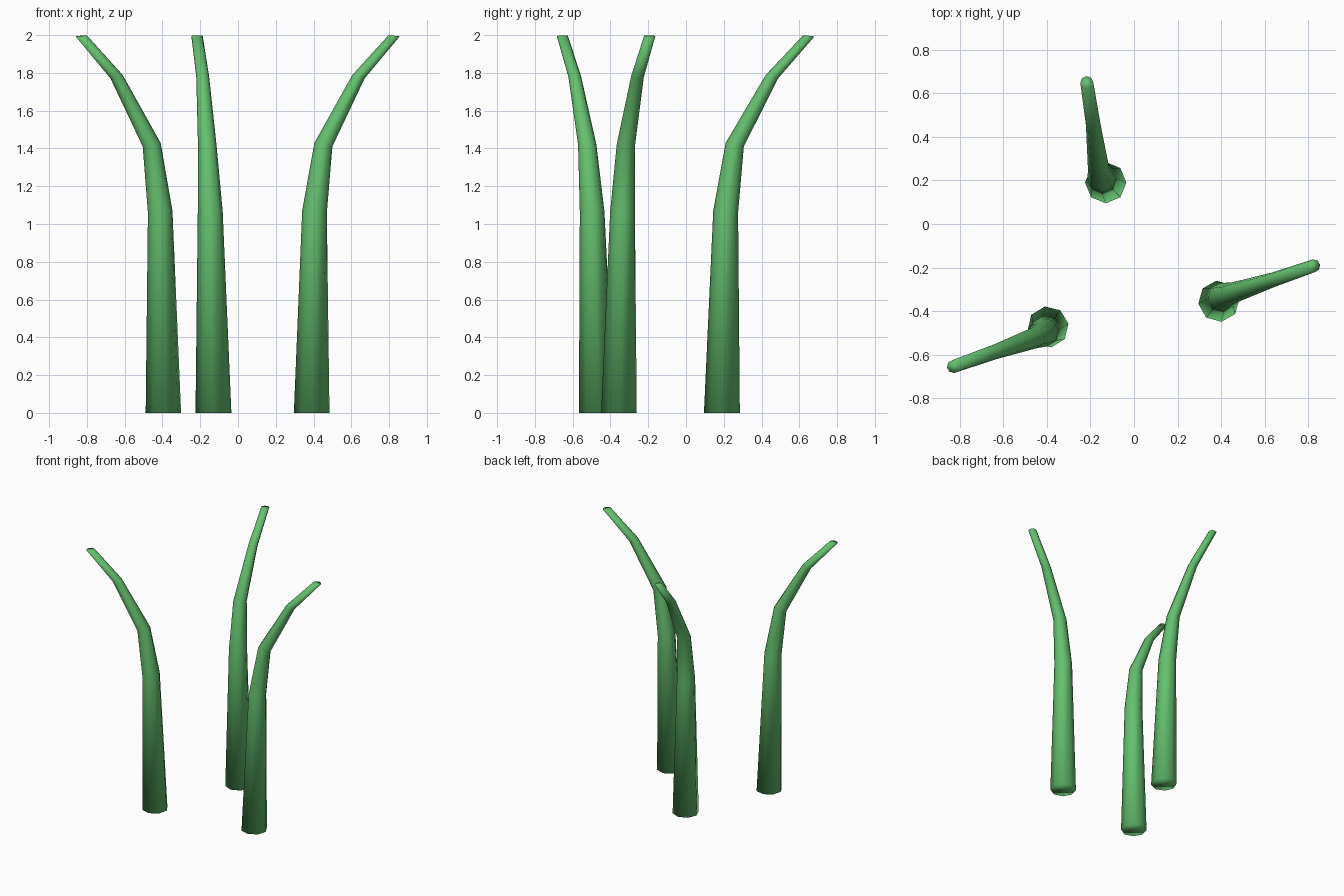
import bpy, bmesh
from math import sin, cos, pi, atan2, radians
from mathutils import Vector, Matrix

if "Cube" in bpy.data.objects:
    bpy.data.objects.remove(bpy.data.objects["Cube"])

SIDES = 8
# ring heights, radii and tilts shared by all stalks
HEIGHTS = (0.0, 1.065, 1.42, 1.78, 1.996)
RADII = (0.095, 0.066, 0.049, 0.034, 0.030)
TILTS = (0, 5, 11, 16, 6)

green = bpy.data.materials.new("stalk_green")
green.diffuse_color = (0.13, 0.53, 0.16, 1)
green.use_nodes = True
green.node_tree.nodes["Principled BSDF"].inputs["Base Color"].default_value = green.diffuse_color


def stalk(name, path, spin):
    """Tapered eight-sided stalk whose rings follow a bent path of (x, y)."""
    lean = atan2(path[-1][1] - path[0][1], path[-1][0] - path[0][0])
    axis = Vector((-sin(lean), cos(lean), 0))
    bm = bmesh.new()
    rings = []
    for (x, y), z, r, tilt in zip(path, HEIGHTS, RADII, TILTS):
        turn = Matrix.Rotation(radians(tilt), 3, axis)
        ring = []
        for i in range(SIDES):
            a = 2 * pi * i / SIDES + radians(spin)
            ring.append(bm.verts.new(Vector((x, y, z)) + turn @ Vector((r * cos(a), r * sin(a), 0))))
        rings.append(ring)
    for low, high in zip(rings, rings[1:]):
        for i in range(SIDES):
            j = (i + 1) % SIDES
            bm.faces.new((low[i], low[j], high[j], high[i]))
    # end caps
    bm.faces.new(rings[0][::-1])
    bm.faces.new(rings[-1])
    for f in bm.faces:
        f.smooth = True
    mesh = bpy.data.meshes.new(name)
    bm.to_mesh(mesh)
    bm.free()
    mesh.materials.append(green)
    obj = bpy.data.objects.new(name, mesh)
    bpy.context.collection.objects.link(obj)


stalk("left_stalk", [(-0.395, -0.473), (-0.412, -0.497), (-0.457, -0.523),
                     (-0.643, -0.589), (-0.83, -0.655)], 9)
stalk("back_stalk", [(-0.13, 0.19), (-0.147, 0.21), (-0.163, 0.258),
                     (-0.187, 0.455), (-0.217, 0.65)], 0)
stalk("right_stalk", [(0.39, -0.355), (0.405, -0.336), (0.452, -0.318),
                      (0.638, -0.257), (0.826, -0.192)], 7)
